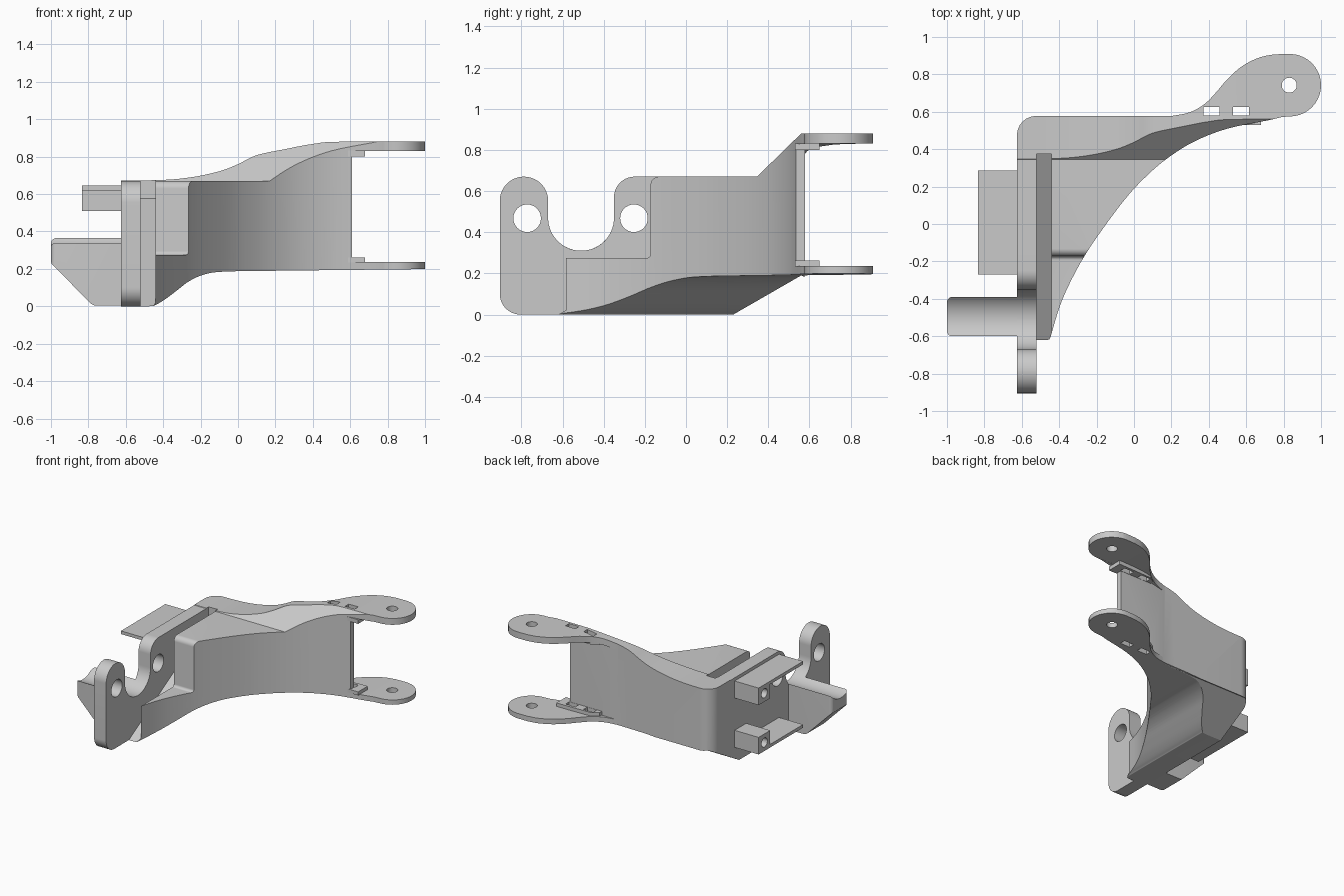
import bpy, bmesh, math
from mathutils import Vector

if "Cube" in bpy.data.objects:
    bpy.data.objects.remove(bpy.data.objects["Cube"], do_unlink=True)

grey = bpy.data.materials.new("plain_grey")
grey.use_nodes = True
grey.diffuse_color = (0.59, 0.59, 0.59, 1)
grey.node_tree.nodes["Principled BSDF"].inputs["Base Color"].default_value = (0.59, 0.59, 0.59, 1)


def smooth(pts, n=5):
    """Catmull-Rom curve through the points."""
    p = [Vector(q) for q in pts]
    p = [2 * p[0] - p[1]] + p + [2 * p[-1] - p[-2]]
    out = []
    for a, b, c, d in zip(p, p[1:], p[2:], p[3:]):
        for i in range(n):
            t = i / n
            out.append(0.5 * (2 * b + (c - a) * t + (2 * a - 5 * b + 4 * c - d) * t * t
                              + (3 * b - a - 3 * c + d) * t ** 3))
    return [tuple(q) for q in out + [p[-2]]]


def rounded(corners, n=8):
    """Polygon whose corners (a, b, radius) are filleted."""
    out = []
    for i, (a, b, *r) in enumerate(corners):
        p = Vector((a, b))
        if not r:
            out.append((a, b))
            continue
        u = (Vector(corners[i - 1][:2]) - p).normalized()
        v = (Vector(corners[(i + 1) % len(corners)][:2]) - p).normalized()
        half = u.angle(v) / 2
        centre = p + (u + v).normalized() * r[0] / math.sin(half)
        tangent = r[0] / math.tan(half)
        s, e = p + u * tangent - centre, p + v * tangent - centre
        for k in range(n + 1):
            arm = s.lerp(e, k / n).normalized() * r[0]
            out.append(tuple(centre + arm))
    return out


def circle(a, b, r, n=32):
    return [(a + r * math.cos(2 * math.pi * k / n), b + r * math.sin(2 * math.pi * k / n))
            for k in range(n)]


def rect(a0, a1, b0, b1):
    return [(a0, b0), (a1, b0), (a1, b1), (a0, b1)]


def prism(name, pts, axis, lo, hi):
    """Extrude a 2D outline along an axis."""
    place = {"x": lambda p, t: (t, p[0], p[1]),
             "y": lambda p, t: (p[0], t, p[1]),
             "z": lambda p, t: (p[0], p[1], t)}[axis]
    bm = bmesh.new()
    low = [bm.verts.new(place(p, lo)) for p in pts]
    high = [bm.verts.new(place(p, hi)) for p in pts]
    bm.faces.new(low)
    bm.faces.new(high)
    for i in range(len(pts)):
        bm.faces.new((low[i - 1], low[i], high[i], high[i - 1]))
    bmesh.ops.recalc_face_normals(bm, faces=bm.faces)
    mesh = bpy.data.meshes.new(name)
    bm.to_mesh(mesh)
    bm.free()
    mesh.materials.append(grey)
    ob = bpy.data.objects.new(name, mesh)
    bpy.context.collection.objects.link(ob)
    return ob


def activate(ob):
    bpy.ops.object.select_all(action="DESELECT")
    ob.select_set(True)
    bpy.context.view_layer.objects.active = ob


def combine(ob, tool, operation="DIFFERENCE"):
    """Apply a boolean and discard the tool."""
    mod = ob.modifiers.new("cut", "BOOLEAN")
    mod.operation, mod.object, mod.solver = operation, tool, "EXACT"
    activate(ob)
    bpy.ops.object.modifier_apply(modifier=mod.name)
    bpy.data.objects.remove(tool, do_unlink=True)


# Shared curves: crest and belly heights along x, and the sweeping front edge
crest = smooth([(-0.7, 0.673), (-0.42, 0.675), (-0.25, 0.69), (-0.1, 0.722), (0, 0.76),
                (0.1, 0.808), (0.25, 0.84), (0.4, 0.868), (0.55, 0.88), (1.1, 0.88)])
belly = smooth([(-0.7, 0), (-0.48, 0), (-0.44, 0.008), (-0.39, 0.037), (-0.33, 0.082),
                (-0.26, 0.135), (-0.18, 0.17), (-0.08, 0.185), (0.2, 0.19), (1.1, 0.2)])
sweep = smooth([(-0.445, -0.6), (-0.4, -0.45), (-0.35, -0.33), (-0.27, -0.18), (-0.17, -0.03),
                (-0.05, 0.13), (0.05, 0.24), (0.17, 0.345), (0.32, 0.44), (0.5, 0.51),
                (0.72, 0.555), (0.79, 0.572)])

# Body plan with the ear tip
tip = [(0.833 + 0.167 * math.cos(t), 0.742 + 0.167 * math.sin(t))
       for t in [math.radians(d) for d in range(-90, 91, 9)]]
neck = smooth([(0.75, 0.907), (0.67, 0.89), (0.58, 0.845), (0.5, 0.775), (0.44, 0.705),
               (0.38, 0.644), (0.3, 0.598), (0.2, 0.577)])
plan = sweep + tip + neck + rounded([(0.1, 0.577), (-0.625, 0.577, 0.1), (-0.625, -0.1),
                                     (-0.52, -0.1), (-0.52, -0.635), (-0.46, -0.635)])
body = prism("body", plan, "z", -0.2, 1.2)
combine(body, prism("height_band", crest + belly[::-1], "y", -1.2, 1.2), "INTERSECT")
side = rounded([(-0.625, -0.05), (-0.625, 0.275, 0.05), (-0.172, 0.275, 0.02),
                (-0.172, 0.67, 0.04), (0.345, 0.67), (0.57, 0.89), (1, 0.89), (1, 0.18),
                (0.58, 0.18), (0.56, 0.19), (0.143, -0.05)])
combine(body, prism("side_shape", side, "x", -1.2, 1.2), "INTERSECT")

# Gap between the two ears, behind the wall and past its end
gap = ([(x, z - 0.05) for x, z in crest if x > 0.08]
       + [(x, z + 0.04) for x, z in belly[::-1] if x > 0.08])
combine(body, prism("gap_back", gap, "y", 0.579, 1.2))
combine(body, prism("gap_end", rect(0.61, 1.1, 0.236, 0.83), "y", 0.3, 1.19))

# Sloped channel behind the mounting plate
slope = [(-0.707, -0.05), (0.375, 0.575), (0.375, 1), (-0.707, 1)]
combine(body, prism("channel", slope, "x", -0.52, -0.44))
combine(body, prism("ear_hole", circle(0.83, 0.742, 0.04), "z", -0.1, 1.1))

# Clips under each ear, with slots through both
clip = [(0.33, 0.53), (0.68, 0.53), (0.68, 0.65), (0.385, 0.642), (0.33, 0.607)]
parts = [body]
for name, lo, hi in (("upper_ear_clip", 0.8, 0.832), ("lower_ear_clip", 0.234, 0.262)):
    parts.append(prism(name, clip, "z", lo, hi))
for ob in parts:
    for x in (0.372, 0.53):
        combine(ob, prism("slot", rect(x, x + 0.085, 0.581, 0.626), "z", -0.1, 1.1))

# Mounting plate with two lobes around a round notch
lobes = rounded([(-0.905, 0, 0.1), (-0.905, 0.67, 0.117), (-0.67, 0.67, 0.117),
                 (-0.67, 0.31, 0.159), (-0.35, 0.31, 0.159), (-0.35, 0.67, 0.1),
                 (-0.1, 0.67), (-0.1, 0)], 12)
plate = prism("mounting_plate", lobes, "x", -0.625, -0.52)
for y in (-0.772, -0.253):
    combine(plate, prism("bolt_hole", circle(y, 0.468, 0.067), "x", -0.8, -0.4))
parts.append(plate)

# Cradle foot: concave top, sloped underside, rounded outer corners
cup = [(y / 100, 0.47 - math.sqrt(0.0256 - (y / 100 + 0.51) ** 2)) for y in range(-60, -38)]
foot = prism("cradle_foot", cup + [(-0.39, -0.1), (-0.6, -0.1)], "x", -1.1, -0.625)
foot_front = rounded([(-1, 0.5), (-1, 0.23, 0.03), (-0.775, 0.003, 0.05),
                      (-0.61, 0.003), (-0.61, 0.5)])
combine(foot, prism("foot_front", foot_front, "y", -0.9, 0), "INTERSECT")
foot_plan = rounded([(-1.0, -0.601, 0.03), (-0.615, -0.601), (-0.615, -0.389),
                     (-1.0, -0.389, 0.03)])
combine(foot, prism("foot_plan", foot_plan, "z", -0.2, 0.6), "INTERSECT")
parts.append(foot)

# Side brackets: a drilled block with a thin shelf
for name, z, shelf in (("upper", 0.51, 0.11), ("lower", 0.12, 0)):
    block = prism(name + "_bracket_block", rect(0.14, 0.285, z, z + 0.135), "x", -0.835, -0.62)
    combine(block, prism("drill", circle(0.212, z + 0.067, 0.036, 24), "x", -0.9, -0.64))
    parts.append(block)
    parts.append(prism(name + "_bracket_shelf",
                       rect(-0.27, 0.14, z + shelf, z + shelf + 0.025), "x", -0.835, -0.62))

for ob in parts:
    activate(ob)
    bpy.ops.object.shade_smooth_by_angle(angle=math.radians(25))
